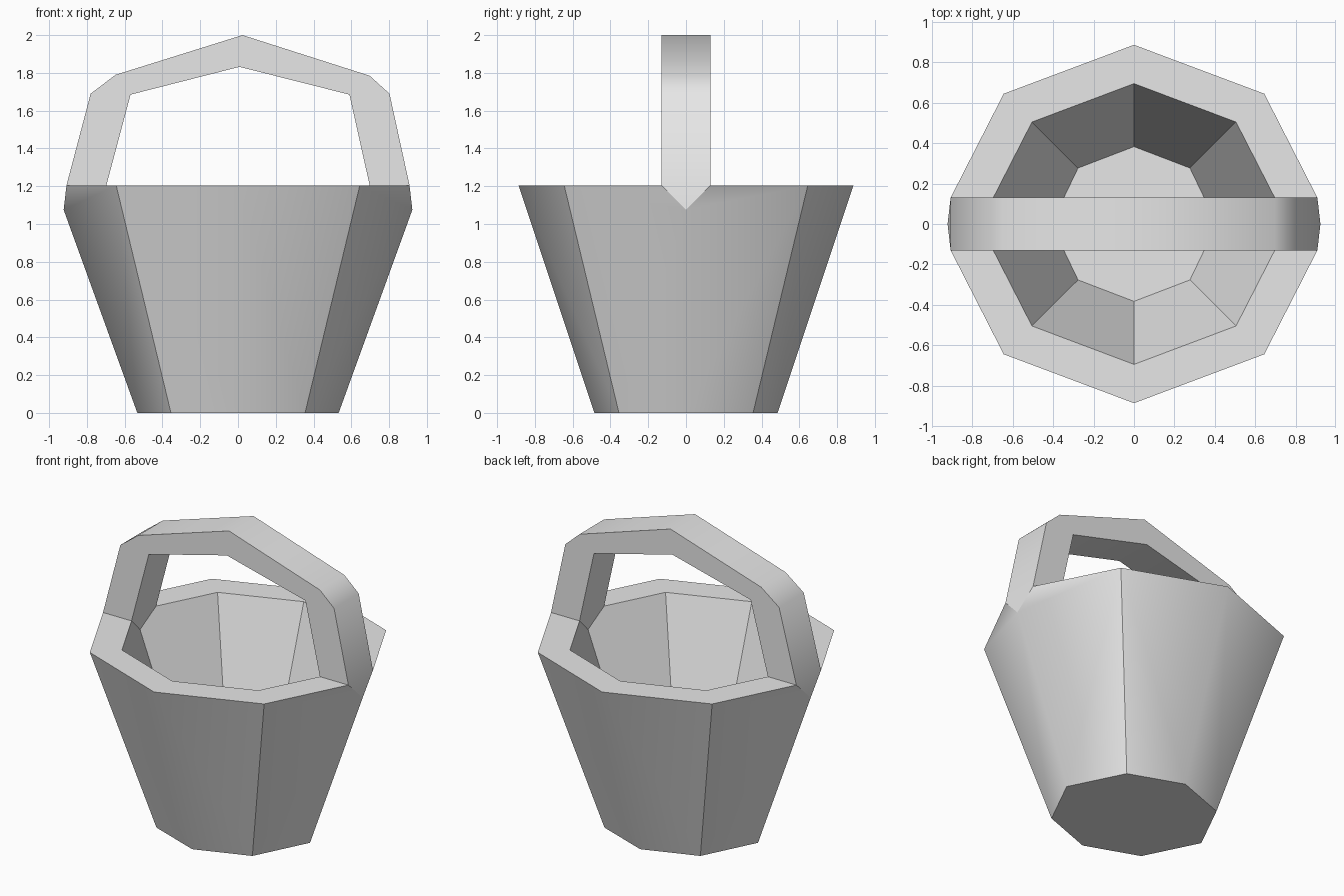
import bpy, bmesh, math

if "Cube" in bpy.data.objects:
    bpy.data.objects.remove(bpy.data.objects["Cube"])

gray = bpy.data.materials.new("plain gray")
gray.diffuse_color = (0.8, 0.8, 0.8, 1)
gray.use_nodes = True
gray.node_tree.nodes["Principled BSDF"].inputs["Base Color"].default_value = gray.diffuse_color


def finish(bm, name):
    bmesh.ops.recalc_face_normals(bm, faces=bm.faces)
    mesh = bpy.data.meshes.new(name)
    bm.to_mesh(mesh)
    bm.free()
    mesh.materials.append(gray)
    obj = bpy.data.objects.new(name, mesh)
    bpy.context.collection.objects.link(obj)
    return obj


RIM, HALF = 1.205, 0.13          # rim height, half width of the handle
OUT_LOW = (0.923, 1.075)         # x, z where the handle runs out on the outer wall
IN_LOW = (0.725, 1.09)           # same on the inner wall


def ring(bm, z, front, diagonal, side, low=None):
    """Eight corners; with low, each side corner is cut into a V notch."""
    corners = []
    for i in range(8):
        a = math.radians(45 * i - 90)
        sx, sy = round(math.cos(a)), round(math.sin(a))
        if i % 2:
            pts = [(sx * diagonal, sy * diagonal, z)]
        elif sx == 0:
            pts = [(0, sy * front, z)]
        elif low:
            pts = [(sx * side, -sx * HALF, z), (sx * low[0], 0, low[1]),
                   (sx * side, sx * HALF, z)]
        else:
            pts = [(sx * side, 0, z)]
        corners.append([bm.verts.new(p) for p in pts])
    return corners


# Bucket: faceted outer wall, thick rim, inner wall and floor
bm = bmesh.new()
base = ring(bm, 0, 0.485, 0.355, 0.533)
outer = ring(bm, RIM, 0.887, 0.645, 0.908, OUT_LOW)
inner = ring(bm, RIM, 0.695, 0.505, 0.697, IN_LOW)
floor = ring(bm, 0.26, 0.383, 0.277, 0.41)
for i in range(8):
    j = (i + 1) % 8
    for low, top, smooth in ((base, outer, True), (floor, inner, False)):
        chain = top[i][len(top[i]) // 2:] + top[j][:len(top[j]) // 2 + 1]
        face = bm.faces.new([low[j][0], low[i][0]] + chain)
        face.smooth = smooth
    bm.faces.new([outer[i][-1], outer[j][0], inner[j][0], inner[i][-1]])
bm.faces.new([c[0] for c in base])
bm.faces.new([c[0] for c in floor])
# crisp edges on the diagonal corners only
for e in bm.edges:
    if all(abs(abs(v.co.x) - abs(v.co.y)) < 0.01 for v in e.verts):
        e.smooth = False
finish(bm, "bucket")

# Handle: slightly uneven arch of constant width, ending in points on the walls
arch_out = [(-0.908, RIM), (-0.78, 1.69), (-0.648, 1.79), (0.024, 2.0),
            (0.697, 1.785), (0.802, 1.69), (0.908, RIM)]
arch_in = [(-0.697, RIM), (-0.569, 1.685), (0.008, 1.832), (0.59, 1.685), (0.697, RIM)]
bm = bmesh.new()
strips = []
for arch, low in ((arch_out, OUT_LOW), (arch_in, IN_LOW)):
    sides = [[bm.verts.new((x, y, z)) for x, z in arch] for y in (-HALF, HALF)]
    strips.append(sides)
    for k in range(len(arch) - 1):
        bm.faces.new([sides[0][k], sides[0][k + 1], sides[1][k + 1], sides[1][k]])
    for k, s in ((0, -1), (-1, 1)):
        tip = bm.verts.new((s * low[0], 0, low[1]))
        bm.faces.new([sides[0][k], sides[1][k], tip])
for f in bm.faces:
    f.smooth = True
for n in (0, 1):                 # front and back cheeks, split at legs and apex
    o, i = strips[0][n], strips[1][n]
    for loop in ([o[0], o[1], i[1], i[0]], [o[1], o[2], o[3], i[2], i[1]],
                 [o[3], o[4], o[5], i[3], i[2]], [o[5], o[6], i[4], i[3]]):
        bm.faces.new(loop)
bmesh.ops.recalc_face_normals(bm, faces=bm.faces)
for e in bm.edges:
    if len(e.link_faces) == 2 and e.calc_face_angle() > math.radians(45):
        e.smooth = False
finish(bm, "handle")
